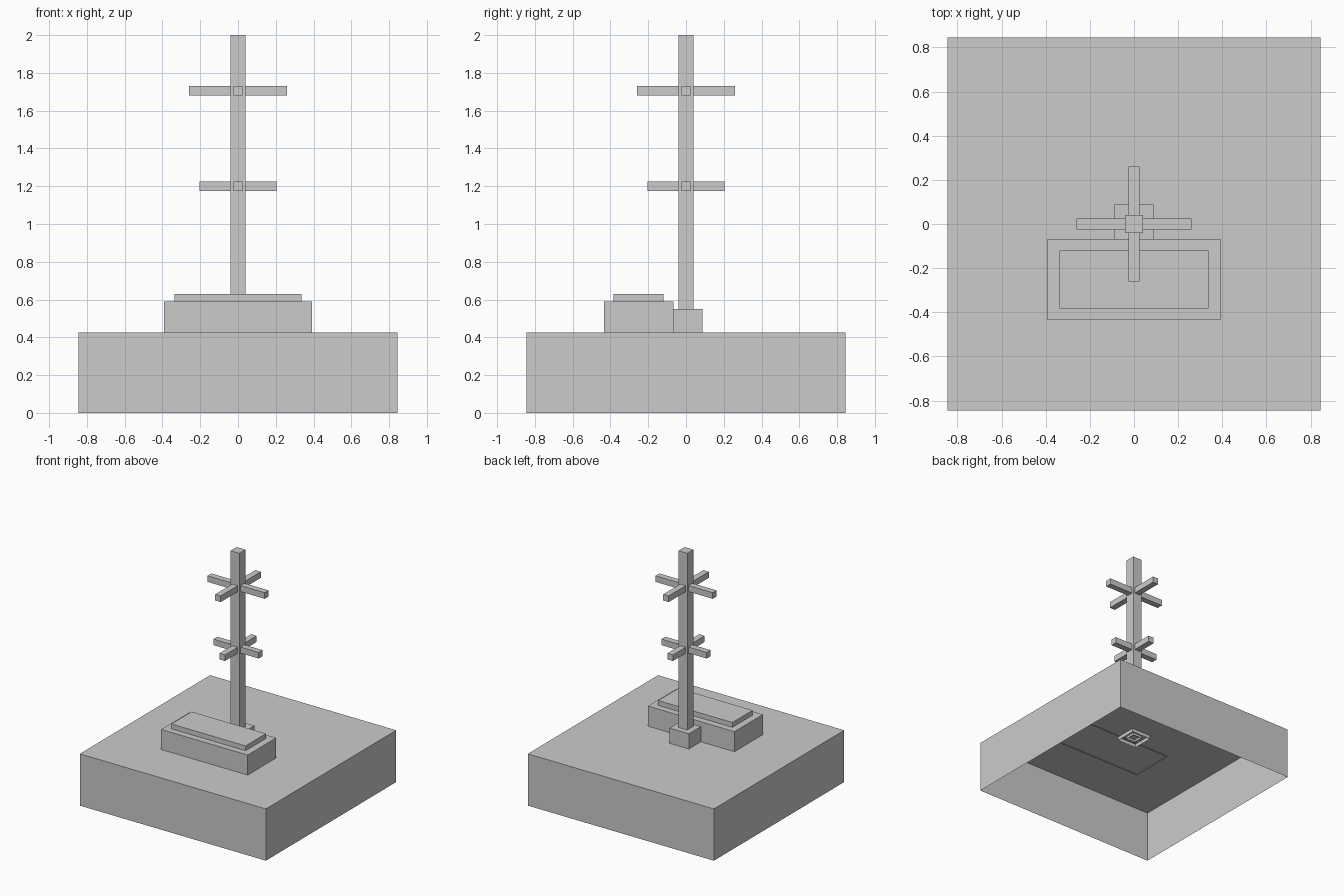
import bpy, bmesh
from mathutils import Matrix, Vector

if "Cube" in bpy.data.objects:
    bpy.data.objects.remove(bpy.data.objects["Cube"])


def box(name, x, y, z, open_bottom=False):
    """Axis-aligned box from (min, max) ranges, optionally without its underside."""
    bm = bmesh.new()
    lo, hi = (Vector(v) for v in zip(x, y, z))
    m = Matrix.Translation((lo + hi) / 2) @ Matrix.Diagonal((*(hi - lo), 1))
    bmesh.ops.create_cube(bm, size=1, matrix=m)
    bm.normal_update()
    if open_bottom:
        under = [f for f in bm.faces if f.normal.z < -0.9]
        bmesh.ops.delete(bm, geom=under, context='FACES_ONLY')
    mesh = bpy.data.meshes.new(name)
    bm.to_mesh(mesh)
    bm.free()
    obj = bpy.data.objects.new(name, mesh)
    bpy.context.collection.objects.link(obj)
    return obj


def sym(h):
    return (-h, h)


# Hollow ground block, open underneath
box("ground_block", sym(0.845), sym(0.845), (0, 0.425), True)

# Bench body and the slab on top of it, slightly sunk into their supports
box("bench_body", sym(0.393), (-0.435, -0.067), (0.418, 0.59), True)
box("bench_slab", sym(0.337), (-0.383, -0.12), (0.585, 0.63), True)

# Post footing and post, both reaching just below the ground surface
box("post_footing", sym(0.0875), sym(0.0875), (0.395, 0.55), True)
box("post", sym(0.04), sym(0.04), (0.405, 2.0), True)

# Two tiers of crossed arms
for tier, z, reach in (("lower", 1.2, 0.205), ("upper", 1.705, 0.26)):
    height = (z - 0.025, z + 0.025)
    box(tier + "_arm_across", sym(reach), sym(0.025), height)
    box(tier + "_arm_along", sym(0.025), sym(reach), height)
